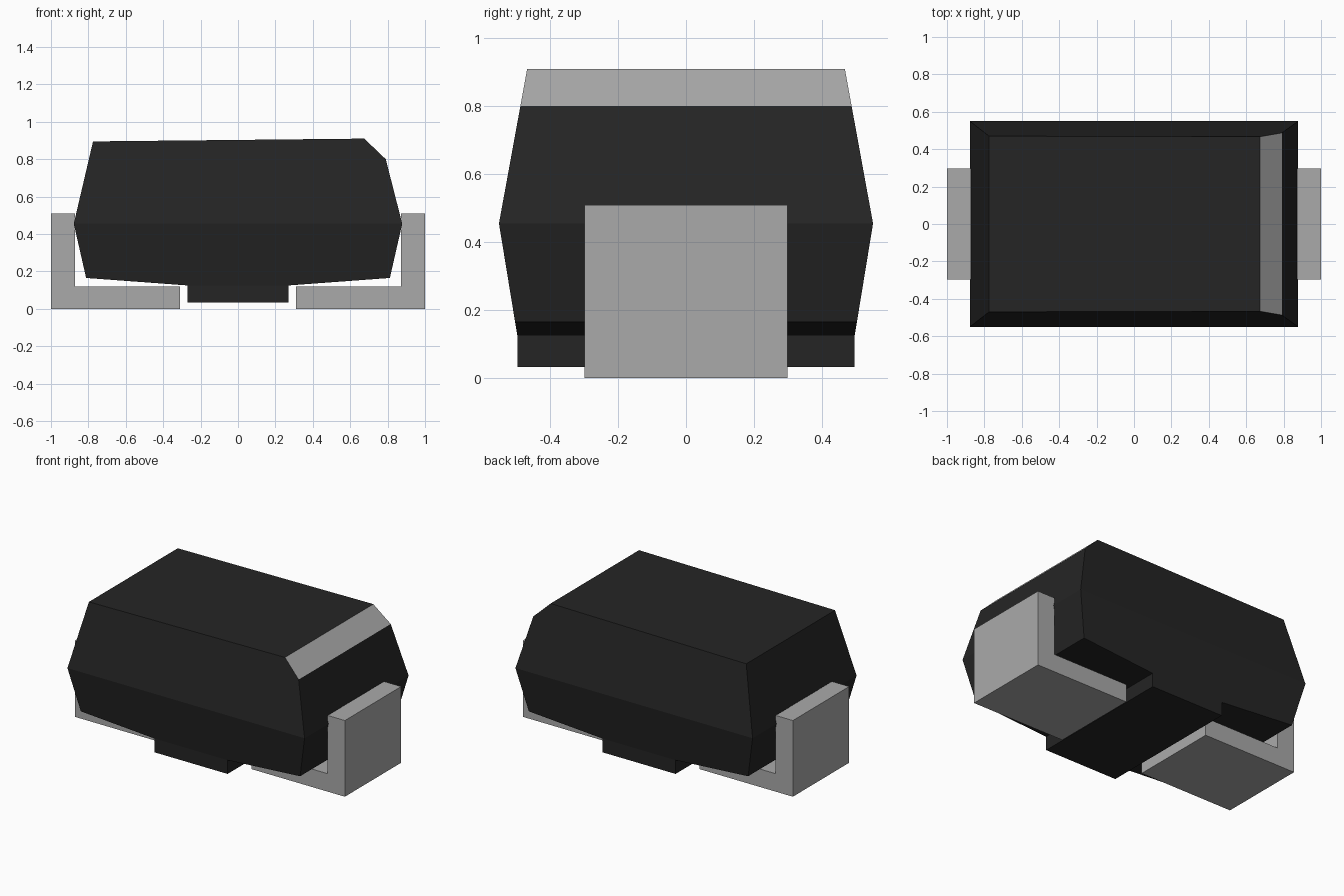
import bpy
import bmesh

cube = bpy.data.objects.get("Cube")
if cube:
    bpy.data.objects.remove(cube, do_unlink=True)


def make_material(name, rgb):
    mat = bpy.data.materials.new(name)
    mat.use_nodes = True
    color = (*rgb, 1.0)
    mat.diffuse_color = color
    mat.node_tree.nodes["Principled BSDF"].inputs["Base Color"].default_value = color
    return mat


def solid_from_panels(name, panels, half_depth, materials):
    """Mirror flat x-z panels to front and back, then bridge their outline."""
    bm = bmesh.new()
    front, back = {}, {}
    for x, z in {p for panel in panels for p in panel}:
        front[x, z] = bm.verts.new((x, -half_depth(z), z))
        back[x, z] = bm.verts.new((x, half_depth(z), z))
    edges = set()
    for panel in panels:
        bm.faces.new([front[p] for p in panel])
        bm.faces.new([back[p] for p in reversed(panel)])
        edges |= set(zip(panel, panel[1:] + panel[:1]))
    for a, b in edges:
        if (b, a) not in edges:
            bm.faces.new((front[b], front[a], back[a], back[b]))
    bmesh.ops.recalc_face_normals(bm, faces=bm.faces)
    mesh = bpy.data.meshes.new(name)
    bm.to_mesh(mesh)
    bm.free()
    for mat in materials:
        mesh.materials.append(mat)
    obj = bpy.data.objects.new(name, mesh)
    bpy.context.collection.objects.link(obj)
    return obj


black = make_material("black_plastic", (0.018, 0.018, 0.018))
silver = make_material("silver_metal", (0.40, 0.40, 0.40))

# Moulded body: tapered upper half, tapered lower half and centre standoff
WAIST, BASE, TOP = 0.455, 0.125, 0.91


def body_depth(z):
    if z >= WAIST:
        return 0.55 - 0.083 * (z - WAIST) / (TOP - WAIST)
    return 0.55 - 0.054 * min(1, (WAIST - z) / (WAIST - BASE))


left, right = (-0.878, WAIST), (0.878, WAIST)
foot_l, foot_r = (-0.27, BASE), (0.27, BASE)
upper = [left, right, (0.79, 0.80), (0.675, TOP), (-0.775, 0.895)]
lower = [left, (-0.812, 0.165), foot_l, foot_r, (0.812, 0.165), right]
standoff = [foot_l, (-0.27, 0.033), (0.27, 0.033), foot_r]
body = solid_from_panels("body", [upper, lower, standoff], body_depth, [black, silver])

# Polarity band: the sloped face along the top edge
for face in body.data.polygons:
    if face.normal.x > 0.5 and face.normal.z > 0.5:
        face.material_index = 1

# Bent L-shaped terminals, mirrored left and right
for name, s in (("left_terminal", 1), ("right_terminal", -1)):
    profile = [(0.31, 0), (1, 0), (1, 0.51), (0.872, 0.51), (0.872, 0.12), (0.31, 0.12)]
    solid_from_panels(name, [[(s * x, z) for x, z in profile]], lambda z: 0.298, [silver])
